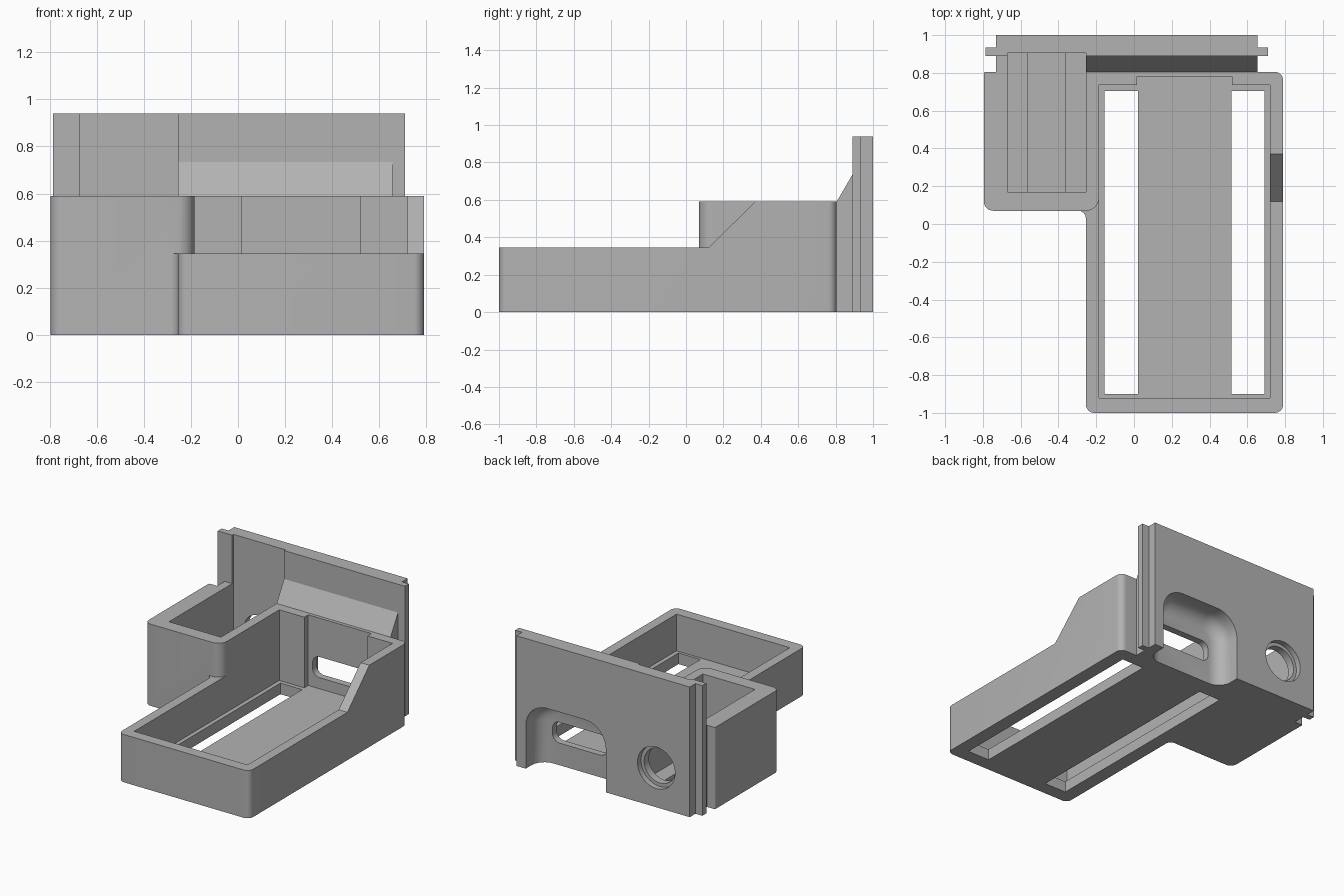
import bpy, bmesh, math
from mathutils import Vector

if "Cube" in bpy.data.objects:
    bpy.data.objects.remove(bpy.data.objects["Cube"], do_unlink=True)

grey = bpy.data.materials.new("plain grey")
grey.use_nodes = True
grey.diffuse_color = (0.45, 0.45, 0.45, 1)
grey.node_tree.nodes["Principled BSDF"].inputs["Base Color"].default_value = (0.45, 0.45, 0.45, 1)


def rounded(x0, x1, y0, y1, radii, steps=8):
    """Rectangle outline; radii run from the low corner anticlockwise."""
    pts = []
    corners = [(x0, y0, 1, 1), (x1, y0, -1, 1), (x1, y1, -1, -1), (x0, y1, 1, -1)]
    for i, ((x, y, sx, sy), r) in enumerate(zip(corners, radii)):
        if r == 0:
            pts.append((x, y))
            continue
        for k in range(steps + 1):
            a = math.pi + math.pi / 2 * (i + k / steps)
            pts.append((x + sx * r + r * math.cos(a), y + sy * r + r * math.sin(a)))
    return pts


def circle(cx, cy, r, n=48):
    return [(cx + r * math.cos(math.tau * k / n), cy + r * math.sin(math.tau * k / n)) for k in range(n)]


def prism(name, outline, axis, lo, hi, fillet=0):
    """Extrude an outline along an axis; fillet rounds the rim of the low end."""
    place = {"x": lambda p, d: (d, p[0], p[1]),
             "y": lambda p, d: (p[0], d, p[1]),
             "z": lambda p, d: (p[0], p[1], d)}[axis]
    bm = bmesh.new()
    cap = bm.faces.new([bm.verts.new(place(p, lo)) for p in outline])
    made = bmesh.ops.extrude_face_region(bm, geom=[cap], use_keep_orig=True)["geom"]
    shift = Vector(place((0, 0), hi - lo))
    bmesh.ops.translate(bm, vec=shift, verts=[v for v in made if isinstance(v, bmesh.types.BMVert)])
    if fillet:
        bmesh.ops.bevel(bm, geom=list(cap.edges), offset=fillet, segments=6,
                        profile=0.5, affect="EDGES")
    bmesh.ops.recalc_face_normals(bm, faces=bm.faces)
    mesh = bpy.data.meshes.new(name)
    bm.to_mesh(mesh)
    bm.free()
    mesh.materials.append(grey)
    obj = bpy.data.objects.new(name, mesh)
    bpy.context.collection.objects.link(obj)
    return obj


def block(name, x0, x1, y0, y1, z0, z1):
    return prism(name, rounded(x0, x1, y0, y1, (0, 0, 0, 0)), "z", z0, z1)


def combine(target, others, operation):
    for other in others:
        other.hide_render = True
        mod = target.modifiers.new("cut", "BOOLEAN")
        mod.operation, mod.solver, mod.object = operation, "EXACT", other
        graph = bpy.context.evaluated_depsgraph_get()
        graph.update()
        result = bpy.data.meshes.new_from_object(target.evaluated_get(graph))
        target.modifiers.clear()
        target.data = result
        bpy.data.objects.remove(other, do_unlink=True)


TOP, RIM, FLOOR = 0.94, 0.59, 0.08

# Long tray with low front and sloping right wall
body = prism("holder_body", rounded(-0.255, 0.79, -1, 0.805, (0.045, 0.045, 0.045, 0)), "z", 0, RIM)
slope = [(-1.1, 0.345), (0.12, 0.345), (0.37, RIM), (0.48, 0.7), (-1.1, 0.7)]
combine(body, [prism("slope_cutter", slope, "x", 0.3, 1),
               block("front_cutter", -0.5, 0.4, -1.1, 0.15, 0.345, 0.8)], "DIFFERENCE")

# Side box, corner fillet, neck, ramp and back plate with side flanges
fillet = [(-0.24, 0.085), (-0.295, 0.085), (-0.295, 0.07)]
fillet += [(-0.295 + 0.04 * math.sin(a), 0.03 + 0.04 * math.cos(a))
           for a in [math.pi / 2 * k / 6 for k in range(1, 7)]]
fillet += [(-0.24, 0.03)]
ramp = [(0.78, 0), (0.805, 0), (0.805, RIM), (0.89, 0.735), (0.91, 0.735), (0.91, 0), (0.78, 0)]
combine(body, [
    prism("side_box", rounded(-0.795, -0.185, 0.07, 0.805, (0.05, 0.07, 0, 0.01)), "z", 0, RIM),
    prism("corner_fillet", fillet, "z", 0, 0.345),
    block("neck", -0.73, -0.2, 0.79, 0.9, 0, RIM),
    prism("ramp", [(0.79, 0), (0.79, RIM), (0.805, RIM), (0.89, 0.735), (0.9, 0.735), (0.9, 0)],
          "x", -0.255, 0.655),
    block("back_plate", -0.73, 0.655, 0.89, 1, 0, TOP),
    block("flanges", -0.785, 0.71, 0.89, 0.935, 0, TOP),
], "UNION")

# Cavities, floor slots, rear recess, window and round port
combine(body, [
    block("tray_cavity", -0.185, 0.72, -0.92, 0.735, FLOOR, 0.8),
    block("tray_back_notch", 0.015, 0.52, 0.7, 0.78, FLOOR, RIM + 0.01),
    block("box_cavity", -0.67, -0.255, 0.17, 0.905, FLOOR, 1.1),
    block("box_groove", -0.565, -0.365, 0.17, 0.905, FLOOR - 0.03, FLOOR + 0.1),
    block("left_slot", -0.155, 0.02, -0.9, 0.705, -0.1, 0.2),
    block("right_slot", 0.515, 0.69, -0.9, 0.705, -0.1, 0.2),
    prism("rear_recess", rounded(-0.06, 0.58, -0.4, 0.48, (0, 0, 0.17, 0.17)), "y", 0.83, 1.1, 0.1),
    prism("window", rounded(0.05, 0.485, 0.16, 0.31, (0.055,) * 4), "y", 0.75, 0.95),
    prism("port", circle(-0.4625, 0.285, 0.125), "y", 0.85, 1.1),
    prism("port_rim", circle(-0.4625, 0.285, 0.15), "y", 0.96, 1.1),
], "DIFFERENCE")

# Smooth the rounded corners, keep the edges sharp
bpy.context.view_layer.objects.active = body
body.select_set(True)
bpy.ops.object.shade_smooth_by_angle(angle=math.radians(30))
